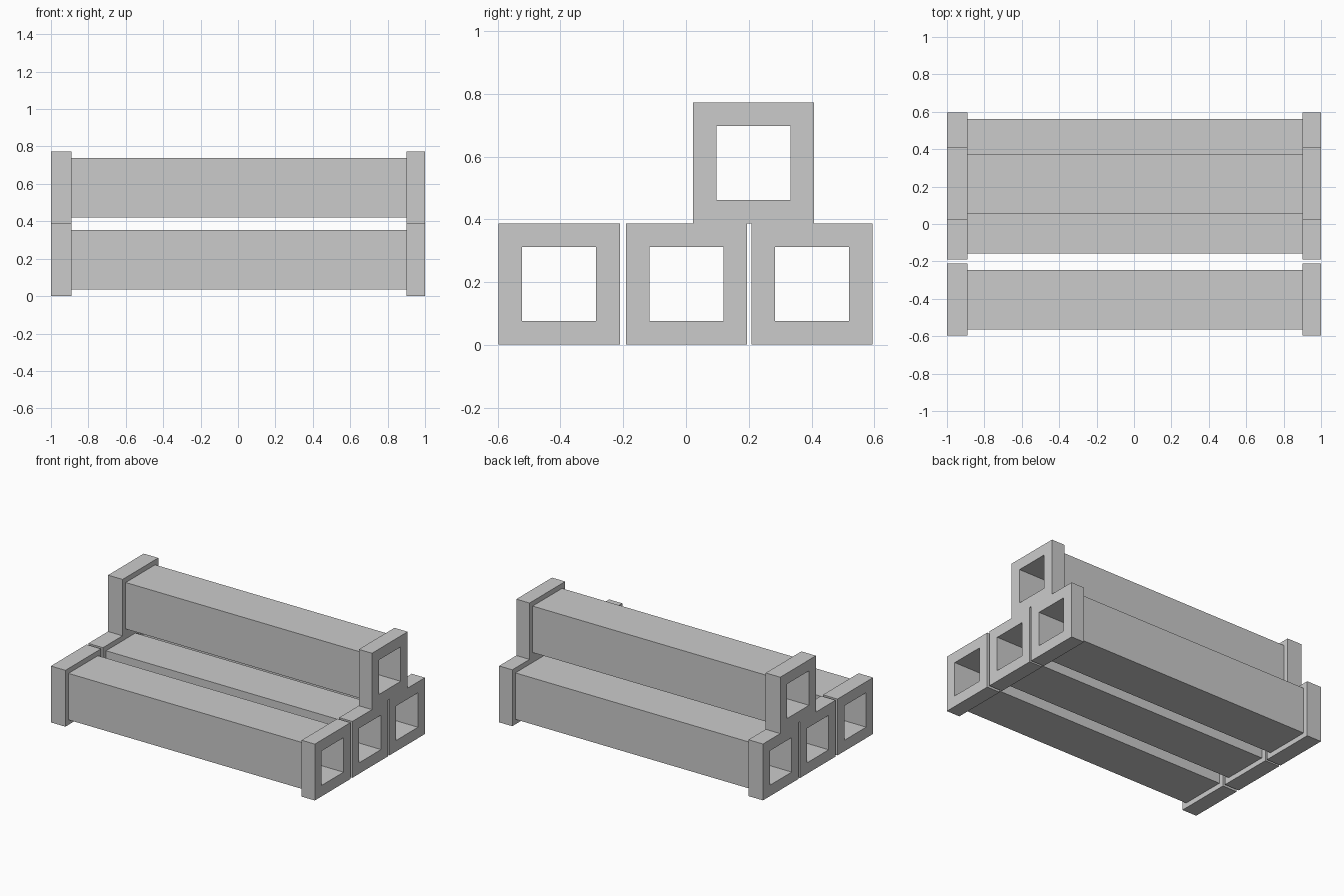
import bpy, bmesh

if "Cube" in bpy.data.objects:
    bpy.data.objects.remove(bpy.data.objects["Cube"])

FLANGE, BODY, HOLE = 0.193, 0.159, 0.118   # half widths of the square sections

# Closed profile swept around the square: (x, half width), outside then through the bore
PROFILE = [(-1.0, FLANGE), (-0.89, FLANGE), (-0.89, BODY), (0.90, BODY),
           (0.90, FLANGE), (1.0, FLANGE), (1.0, HOLE), (-1.0, HOLE)]
CORNERS = [(-1, -1), (1, -1), (1, 1), (-1, 1)]


def square_pipe(name, y, z):
    """Hollow square pipe along x with a square flange at each end."""
    bm = bmesh.new()
    rings = [[bm.verts.new((x, y + r * cy, z + r * cz)) for cy, cz in CORNERS]
             for x, r in PROFILE]
    for i, a in enumerate(rings):
        b = rings[(i + 1) % len(rings)]
        for j in range(4):
            k = (j + 1) % 4
            bm.faces.new((a[j], a[k], b[k], b[j]))
    bmesh.ops.recalc_face_normals(bm, faces=bm.faces)
    mesh = bpy.data.meshes.new(name)
    bm.to_mesh(mesh)
    bm.free()
    obj = bpy.data.objects.new(name, mesh)
    bpy.context.collection.objects.link(obj)
    return obj


# Bottom row of three pipes, and one stacked above the gap at the back
square_pipe("pipe_front", -0.404, 0.194)
square_pipe("pipe_middle", 0.002, 0.194)
square_pipe("pipe_back", 0.402, 0.194)
square_pipe("pipe_top", 0.215, 0.580)
